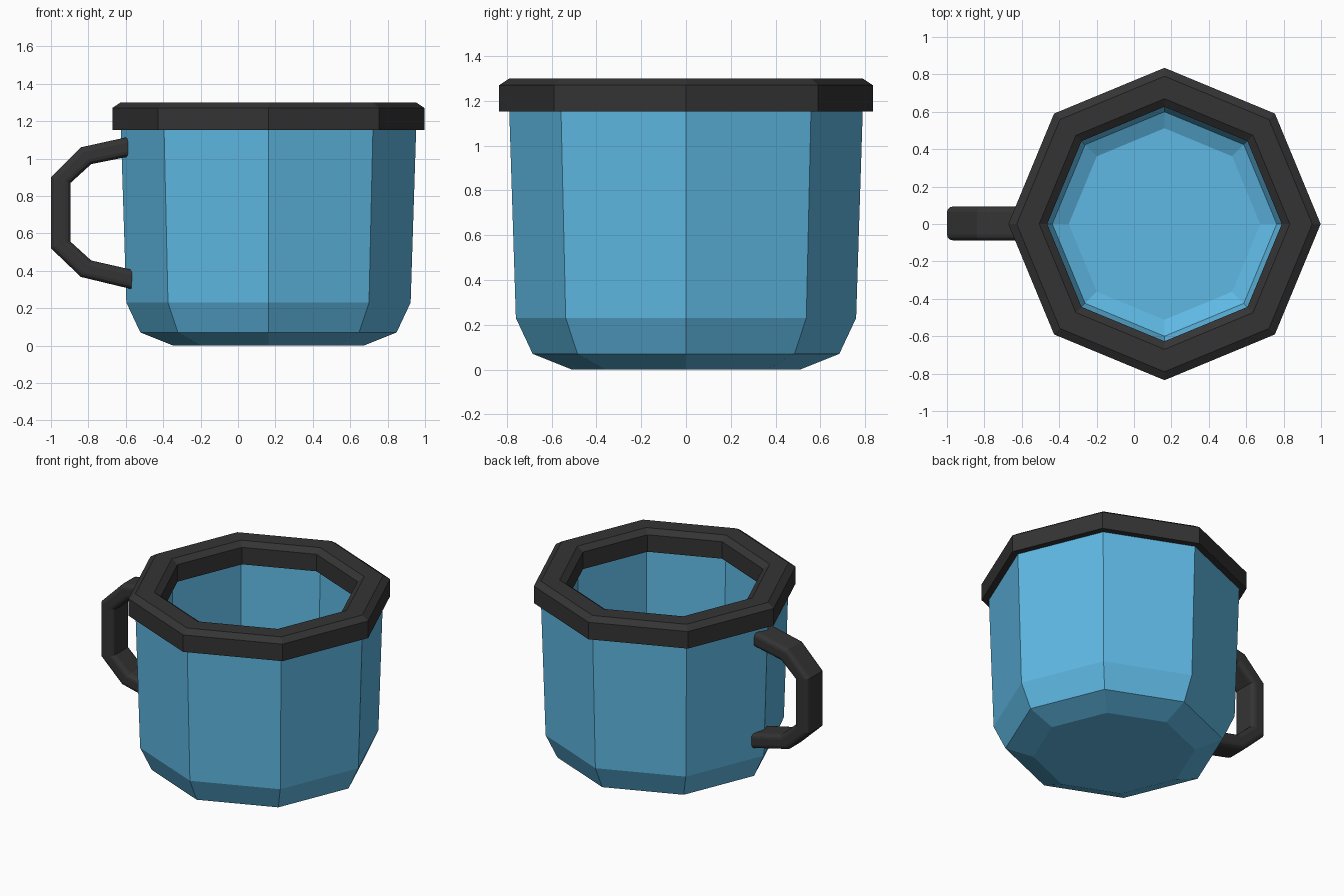
import bpy, bmesh, math

if "Cube" in bpy.data.objects:
    bpy.data.objects.remove(bpy.data.objects["Cube"])

CX = 0.163  # mug axis, shifted so that mug plus handle is centred


def material(name, rgb):
    m = bpy.data.materials.new(name)
    m.diffuse_color = (*rgb, 1)
    m.use_nodes = True
    m.node_tree.nodes["Principled BSDF"].inputs["Base Color"].default_value = m.diffuse_color
    return m


BLUE = material("enamel_blue", (0.112, 0.48, 0.77))
DARK = material("dark_grey", (0.034, 0.034, 0.034))


def add_object(name, bm, mat):
    bmesh.ops.recalc_face_normals(bm, faces=bm.faces)
    me = bpy.data.meshes.new(name)
    bm.to_mesh(me)
    bm.free()
    me.materials.append(mat)
    ob = bpy.data.objects.new(name, me)
    bpy.context.collection.objects.link(ob)
    return ob


def bridge(bm, a, b):
    n = len(a)
    for i in range(n):
        bm.faces.new((a[i], a[(i + 1) % n], b[(i + 1) % n], b[i]))


def lathe(name, profile, mat, closed, sides=8):
    """Eight-sided turned shape; a closed profile makes a ring, an open one gets end caps."""
    bm = bmesh.new()
    rings = [[bm.verts.new((CX + r * math.cos(2 * math.pi * i / sides),
                            r * math.sin(2 * math.pi * i / sides), z))
              for i in range(sides)] for r, z in profile]
    for a, b in zip(rings, rings[1:]):
        bridge(bm, a, b)
    if closed:
        bridge(bm, rings[-1], rings[0])
    else:
        bm.faces.new(rings[0])
        bm.faces.new(rings[-1])
    return add_object(name, bm, mat)


# Cup: outer wall up, over the hidden lip, down the inner wall to the floor
lathe("cup_body", [(0.51, 0), (0.685, 0.07), (0.76, 0.23), (0.79, 1.17),
                   (0.67, 1.17), (0.64, 0.255), (0.60, 0.16), (0.512, 0.12)], BLUE, False)

# Rim: bevelled collar overhanging the lip on both sides
lathe("rim", [(0.79, 1.152), (0.835, 1.152), (0.835, 1.27), (0.79, 1.30),
              (0.67, 1.30), (0.627, 1.27), (0.627, 1.152), (0.67, 1.152)], DARK, True)

# Handle: rounded rectangular section swept between outer and inner outlines
outer = [(-0.59, 1.115), (-0.84, 1.06), (-1.0, 0.90),
         (-1.0, 0.52), (-0.84, 0.367), (-0.57, 0.302)]
inner = [(-0.585, 1.01), (-0.785, 0.97), (-0.895, 0.87),
         (-0.895, 0.555), (-0.785, 0.455), (-0.565, 0.405)]
HALF, R, SEG = 0.09, 0.03, 3
RT = R / 0.105  # corner radius as a share of the handle thickness
section = []
for k, (ct, cy) in enumerate([(1 - RT, HALF - R), (RT, HALF - R),
                              (RT, R - HALF), (1 - RT, R - HALF)]):
    for s in range(SEG + 1):
        a = math.pi / 2 * (k + s / SEG)
        section.append((ct + RT * math.cos(a), cy + R * math.sin(a)))
bm = bmesh.new()
loops = [[bm.verts.new((o[0] + (n[0] - o[0]) * t, y + 0.003, o[1] + (n[1] - o[1]) * t))
          for t, y in section] for o, n in zip(outer, inner)]
for a, b in zip(loops, loops[1:]):
    bridge(bm, a, b)
bm.faces.new(loops[0])
bm.faces.new(loops[-1])
add_object("handle", bm, DARK)
